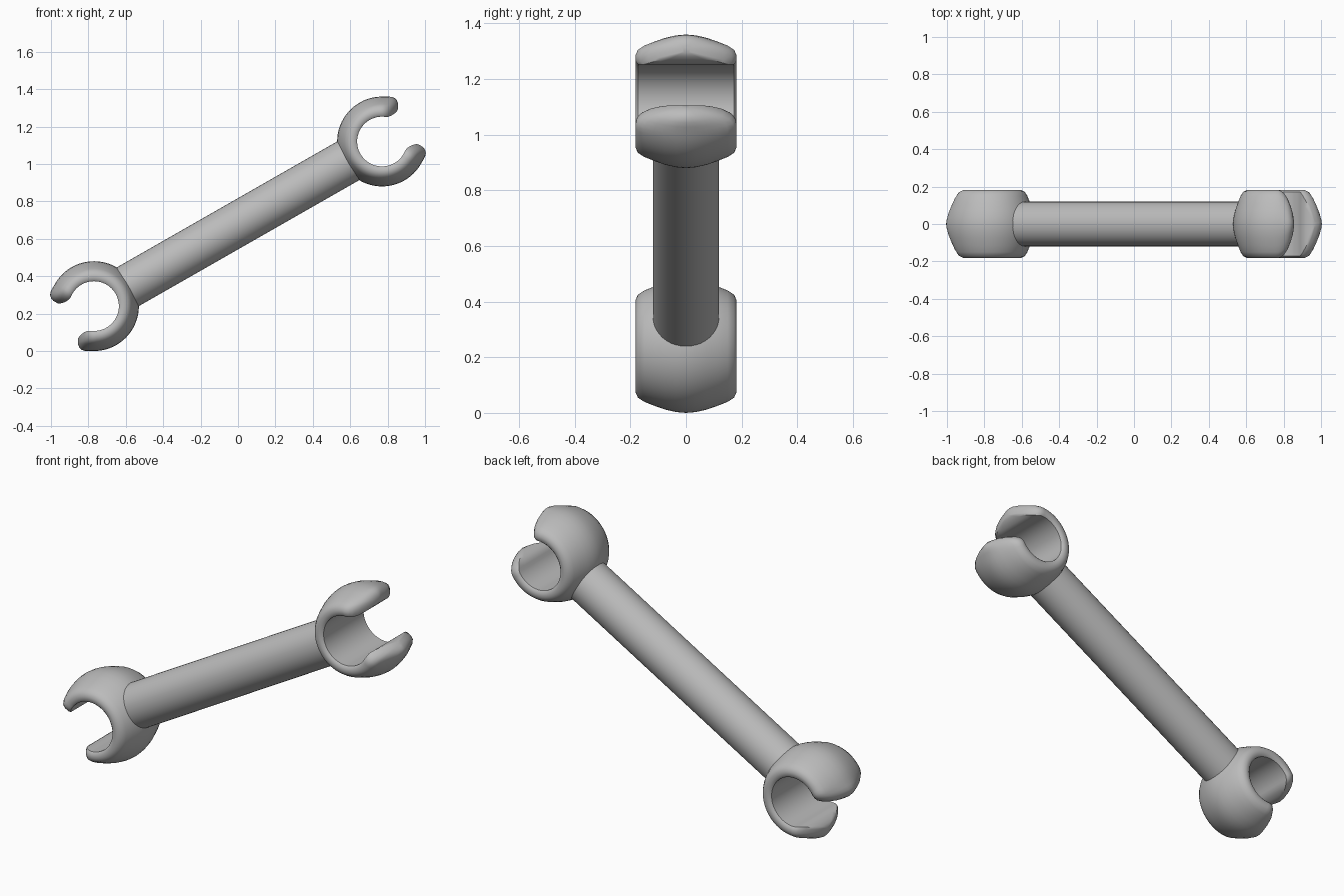
import bpy, bmesh
from math import radians, sin, cos, pi, atan2, hypot
from mathutils import Vector, Matrix

if "Cube" in bpy.data.objects:
    bpy.data.objects.remove(bpy.data.objects["Cube"], do_unlink=True)

grey = bpy.data.materials.new("grey plastic")
grey.use_nodes = True
colour = (0.5, 0.5, 0.5, 1)
grey.diffuse_color = colour
grey.node_tree.nodes["Principled BSDF"].inputs["Base Color"].default_value = colour

R_IN, R_OUT = 0.133, 0.24
CLIP = Vector((0.77, 0, 1.12))
MID = Vector((0, 0, 0.68))
AXIS = atan2(CLIP.z - MID.z, CLIP.x)
REACH = hypot(CLIP.x, CLIP.z - MID.z)

# Half cross-section of the jaw: (radius, half width), inner edge to outer crown
HALF = [(R_IN, 0.06), (R_IN, 0.12), (R_IN, 0.172), (0.143, 0.181), (0.165, 0.182),
        (0.185, 0.173), (0.2, 0.15), (0.214, 0.115), (0.228, 0.075), (0.237, 0.035)]
SECTION = ([(R_IN, 0)] + HALF + [(R_OUT, 0)] + [(r, -y) for r, y in reversed(HALF)])

# Jaw tip stations: (tangential offset, width scale, inner radius, outer radius)
TIP = [(0.016, 0.97, 0.132, 0.24), (0.032, 0.9, 0.132, 0.24), (0.05, 0.75, 0.139, 0.239),
       (0.066, 0.54, 0.15, 0.233), (0.078, 0.32, 0.162, 0.221), (0.085, 0.08, 0.175, 0.203)]


def finish(name, bm, matrix):
    bmesh.ops.recalc_face_normals(bm, faces=bm.faces)
    mesh = bpy.data.meshes.new(name)
    bm.to_mesh(mesh)
    bm.free()
    mesh.transform(matrix)
    mesh.materials.append(grey)
    obj = bpy.data.objects.new(name, mesh)
    bpy.context.collection.objects.link(obj)
    bpy.ops.object.select_all(action="DESELECT")
    obj.select_set(True)
    bpy.context.view_layer.objects.active = obj
    bpy.ops.object.shade_smooth_by_angle(angle=radians(40))
    return obj


def add_ring(bm, angle, offset=0, width=1, lo=R_IN, hi=R_OUT, side=1):
    """One section of the jaw, pushed along the tangent by offset."""
    ring = []
    for r, y in SECTION:
        r = lo + (r - R_IN) / (R_OUT - R_IN) * (hi - lo)
        x = r * cos(angle) - side * offset * sin(angle)
        z = r * sin(angle) + side * offset * cos(angle)
        ring.append(bm.verts.new((x, y * width, z)))
    return ring


def make_clip(name, matrix):
    """C-shaped jaw opening towards local +x, with tapered tips."""
    bm = bmesh.new()
    start, end, steps = pi / 3, 2 * pi - pi / 3, 48
    rings = [add_ring(bm, start, *t, side=-1) for t in reversed(TIP)]
    rings += [add_ring(bm, start + (end - start) * i / steps) for i in range(steps + 1)]
    rings += [add_ring(bm, end, *t, side=1) for t in TIP]
    n = len(SECTION)
    for a, b in zip(rings, rings[1:]):
        for i in range(n):
            j = (i + 1) % n
            bm.faces.new((a[i], a[j], b[j], b[i]))
    bm.faces.new(rings[0])
    bm.faces.new(rings[-1])
    return finish(name, bm, matrix)


# Two jaws, each opening away from the rod
for name, side in (("left_clip", 1), ("right_clip", -1)):
    centre = MID + (CLIP - MID) * side
    turn = -AXIS + (0 if side > 0 else pi)
    make_clip(name, Matrix.Translation(centre) @ Matrix.Rotation(turn, 4, "Y"))

# Straight rod, its ends buried in the jaw backs
rod = bmesh.new()
bmesh.ops.create_cone(rod, cap_ends=True, segments=40, radius1=0.119, radius2=0.119,
                      depth=2 * (REACH - 0.17))
finish("rod", rod, Matrix.Translation(MID) @ Matrix.Rotation(pi / 2 - AXIS, 4, "Y"))
